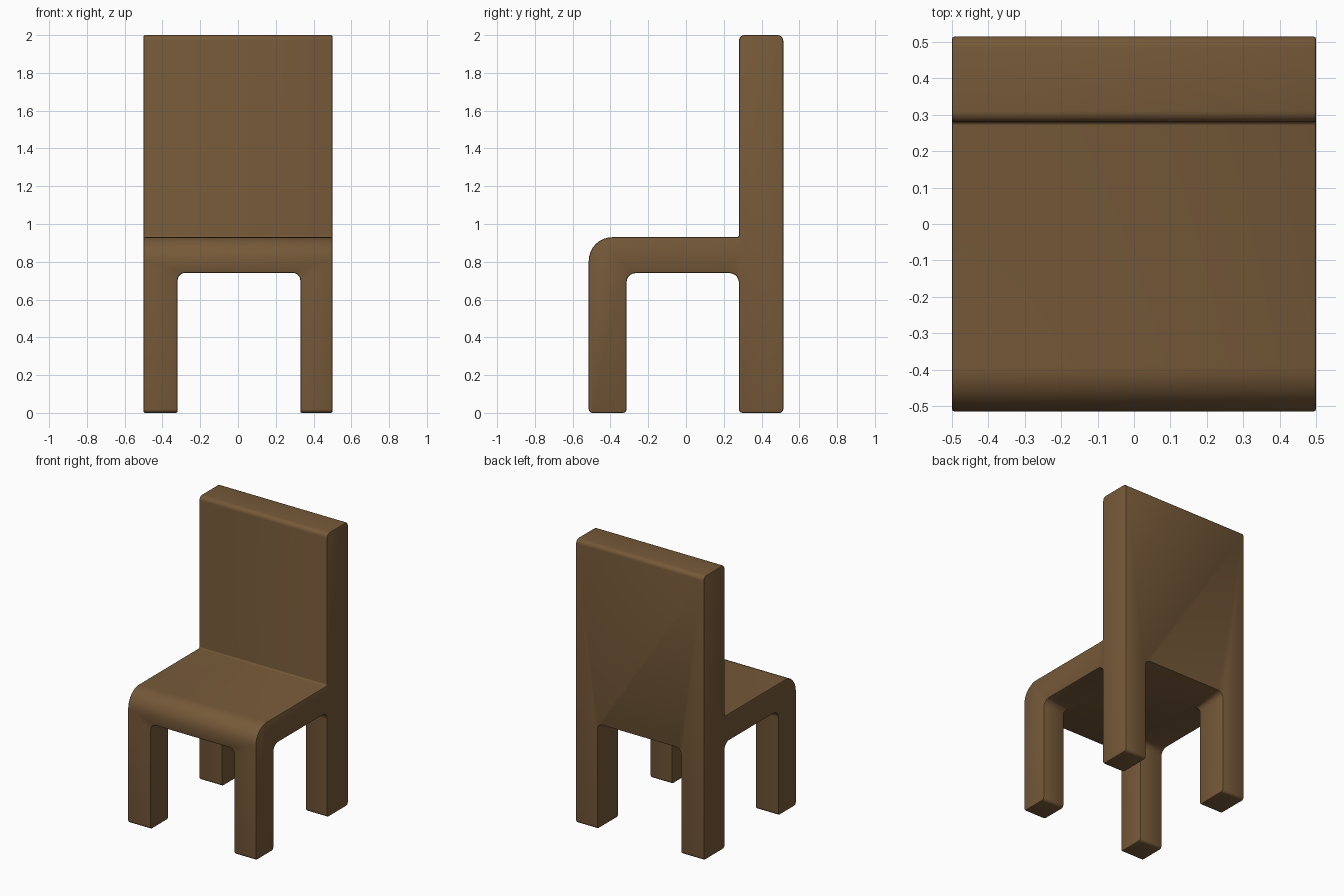
import bpy, bmesh
from math import tan, pi
from mathutils import Vector

if "Cube" in bpy.data.objects:
    bpy.data.objects.remove(bpy.data.objects["Cube"])


def rounded(corners):
    """Round each (a, b, radius) right-angle corner of a closed outline."""
    out, n = [], len(corners)
    for i, (a, b, r) in enumerate(corners):
        p = Vector((a, b))
        if r == 0:
            out.append(p)
            continue
        d0 = (Vector(corners[i - 1][:2]) - p).normalized()
        d1 = (Vector(corners[(i + 1) % n][:2]) - p).normalized()
        steps = 8 if r > 0.08 else 5
        c = p + (d0 + d1) * r
        for k in range(steps + 1):
            t = k / steps * pi / 2
            u = Vector((1, tan(t / 2)))
            s, co = 2 * u.y / u.length_squared, (1 - u.y ** 2) / u.length_squared
            out.append(c - d1 * r * co - d0 * r * s)
    return out


def prism(name, corners, place, vec):
    """Extrude a rounded outline along vec."""
    bm = bmesh.new()
    face = bm.faces.new([bm.verts.new(place(*p)) for p in rounded(corners)])
    new = bmesh.ops.extrude_face_region(bm, geom=[face])["geom"]
    bmesh.ops.translate(bm, vec=vec,
                        verts=[v for v in new if isinstance(v, bmesh.types.BMVert)])
    bmesh.ops.recalc_face_normals(bm, faces=bm.faces)
    mesh = bpy.data.meshes.new(name)
    bm.to_mesh(mesh)
    bm.free()
    ob = bpy.data.objects.new(name, mesh)
    bpy.context.collection.objects.link(ob)
    return ob


# Chair body: side outline with legs, seat and backrest
chair = prism("chair_body", [
    (-0.515, 0, 0.02), (-0.315, 0, 0.02), (-0.315, 0.74, 0.05),
    (0.28, 0.74, 0.05), (0.28, 0, 0.02), (0.515, 0, 0.02),
    (0.515, 2, 0.03), (0.28, 2, 0.03), (0.28, 0.93, 0.01),
    (-0.515, 0.93, 0.125)],
    lambda y, z: (-0.5, y, z), (1, 0, 0))

# Opening between the left and right legs
cutter = prism("leg_gap_cutter", [
    (-0.32, -0.2, 0), (0.33, -0.2, 0), (0.33, 0.741, 0.04), (-0.32, 0.741, 0.04)],
    lambda x, z: (x, -1, z), (0, 2, 0))
cutter.hide_render = True
cutter.hide_set(True)

gap = chair.modifiers.new("leg_gap", "BOOLEAN")
gap.operation = "DIFFERENCE"
gap.solver = "EXACT"
gap.object = cutter

# Softened edges
soft = chair.modifiers.new("soft_edges", "BEVEL")
soft.width = 0.008
soft.segments = 2
soft.limit_method = "ANGLE"
soft.angle_limit = 1.0
soft.use_clamp_overlap = False

# Brown wood
wood = bpy.data.materials.new("brown_wood")
wood.diffuse_color = (0.18, 0.10, 0.04, 1)
wood.use_nodes = True
wood.node_tree.nodes["Principled BSDF"].inputs["Base Color"].default_value = wood.diffuse_color
chair.data.materials.append(wood)

bpy.ops.object.select_all(action="DESELECT")
chair.select_set(True)
bpy.context.view_layer.objects.active = chair
bpy.ops.object.modifier_apply(modifier="leg_gap")
bpy.ops.object.modifier_apply(modifier="soft_edges")
bpy.ops.object.shade_smooth_by_angle(angle=0.7)
